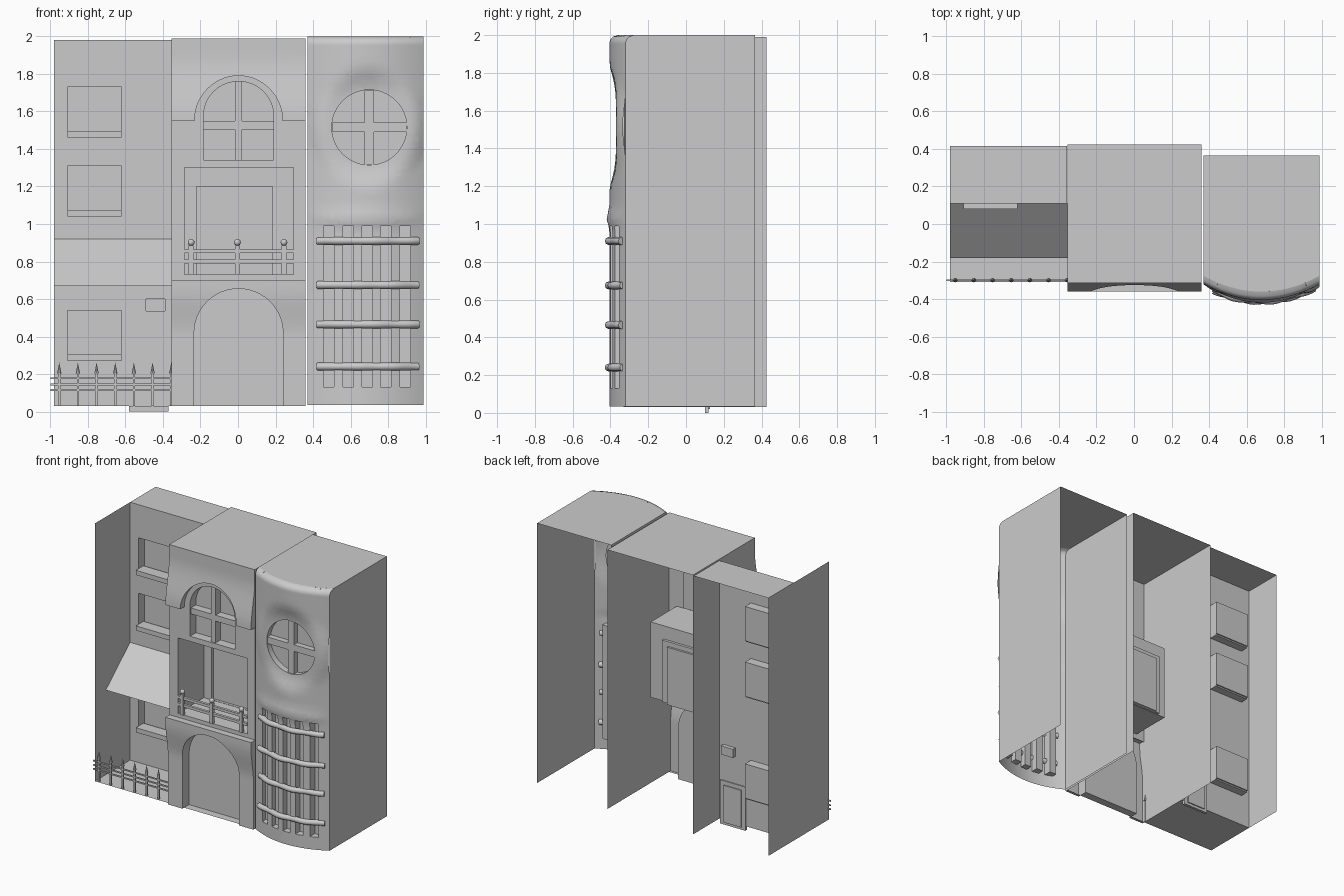
import bpy, bmesh
from math import sin, cos, pi, hypot, exp, sqrt
from mathutils import Vector

cube = bpy.data.objects.get("Cube")
if cube:
    bpy.data.objects.remove(cube, do_unlink=True)

grey = bpy.data.materials.new("plain grey")
grey.use_nodes = True
tone = (0.6, 0.6, 0.6, 1)
grey.diffuse_color = tone
grey.node_tree.nodes["Principled BSDF"].inputs["Base Color"].default_value = tone


# ---- helpers ----
def finish(name, bm, smooth=False):
    me = bpy.data.meshes.new(name)
    bm.to_mesh(me)
    bm.free()
    me.materials.append(grey)
    ob = bpy.data.objects.new(name, me)
    bpy.context.collection.objects.link(ob)
    if smooth:
        bpy.ops.object.select_all(action="DESELECT")
        ob.select_set(True)
        bpy.context.view_layer.objects.active = ob
        bpy.ops.object.shade_smooth_by_angle(angle=0.6)
    return ob


def box(name, x, y, z):
    bm = bmesh.new()
    bmesh.ops.create_cube(bm, size=1)
    for v in bm.verts:
        v.co = [a[0] if c < 0 else a[1] for a, c in zip((x, y, z), v.co)]
    return finish(name, bm)


def sheet(name, pts):
    bm = bmesh.new()
    bm.faces.new([bm.verts.new(p) for p in pts])
    return finish(name, bm)


def side_wall(name, x, y0, y1, z0, z1):
    return sheet(name, [(x, y0, z0), (x, y1, z0), (x, y1, z1), (x, y0, z1)])


def slab(name, x0, x1, y0, y1, z0, z1=None):
    z1 = z0 if z1 is None else z1
    return sheet(name, [(x0, y0, z0), (x1, y0, z0), (x1, y1, z1), (x0, y1, z1)])


def rect(x0, x1, z0, z1):
    return [(x0, z0), (x1, z0), (x1, z1), (x0, z1)]


def arc(cx, cz, rx, rz, a0, a1, n):
    return [(cx + rx * cos(a0 + (a1 - a0) * i / n),
             cz + rz * sin(a0 + (a1 - a0) * i / n)) for i in range(n + 1)]


def arch(cx, r, z0, spring, top):
    return [(cx - r, z0), (cx + r, z0)] + arc(cx, spring, r, top - spring, 0, pi, 24)


def dense(loop, step=0.04):
    out = []
    for a, b in zip(loop, loop[1:] + loop[:1]):
        n = max(1, round(hypot(b[0] - a[0], b[1] - a[1]) / step))
        out += [(a[0] + (b[0] - a[0]) * i / n, a[1] + (b[1] - a[1]) * i / n) for i in range(n)]
    return out


def panel(name, loops, front, xcuts=(), zcuts=()):
    """Front sheet with holes, sliced and then pushed onto front(x, z)."""
    bm = bmesh.new()
    for loop in loops:
        vs = [bm.verts.new((x, 0, z)) for x, z in loop]
        for a, b in zip(vs, vs[1:] + vs[:1]):
            bm.edges.new((a, b))
    bmesh.ops.triangle_fill(bm, use_beauty=True, edges=bm.edges[:], normal=(0, -1, 0))
    for cuts, axis in ((xcuts, Vector((1, 0, 0))), (zcuts, Vector((0, 0, 1)))):
        for c in cuts:
            bmesh.ops.bisect_plane(bm, geom=bm.verts[:] + bm.edges[:] + bm.faces[:],
                                   dist=1e-5, plane_co=axis * c, plane_no=axis)
    for v in bm.verts:
        v.co.y = front(v.co.x, v.co.z)
    return finish(name, bm, True)


def niche(name, loop, front, back, closed=True):
    """Reveal running from front(x, z) to the plane y = back."""
    bm = bmesh.new()
    f = [bm.verts.new((x, front(x, z), z)) for x, z in loop]
    b = [bm.verts.new((x, back, z)) for x, z in loop]
    n = len(loop)
    for i in range(n):
        bm.faces.new((f[i], b[i], b[(i + 1) % n], f[(i + 1) % n]))
    if closed:
        bm.faces.new(b)
    return finish(name, bm, True)


def steps(a, b, n):
    return [a + (b - a) * i / n for i in range(1, n)]


def ease(t):
    t = min(1, max(0, t))
    return t * t * (3 - 2 * t)


def flat(y):
    return lambda x, z: y


# ---- left house: recessed facade between walls ----
windows = [rect(-0.91, -0.62, z, z + 0.26) for z in (0.28, 1.05, 1.47)]
sign = rect(-0.49, -0.39, 0.535, 0.6)
panel("left_facade", [rect(-0.98, -0.355, 0.03, 1.98), sign] + windows, flat(0.11))
niche("sign_recess", sign, flat(0.11), 0.14)
for w in windows:
    niche("left_window", w, flat(0.11), 0.18)
    box("window_sill", (-0.91, -0.62), (0.08, 0.17), (w[0][1] - 0.01, w[0][1] + 0.025))
side_wall("left_outer_wall", -0.98, -0.31, 0.415, 0.03, 1.98)
side_wall("left_inner_wall", -0.357, 0.11, 0.415, 0.03, 1.98)
slab("left_roof", -0.98, -0.357, 0.11, 0.415, 1.98)
slab("left_floor", -0.98, -0.355, -0.31, 0.11, 0.03)
slab("awning", -0.98, -0.355, -0.18, 0.11, 0.67, 0.92)
box("back_door", (-0.58, -0.37), (0.112, 0.12), (0, 0.33))
box("back_door_panel", (-0.55, -0.4), (0.12, 0.128), (0.02, 0.3))
box("door_step", (-0.58, -0.37), (0.1, 0.12), (0, 0.03))

# ---- street fence ----
for z in (0.115, 0.145, 0.178):
    box("fence_rail", (-1.0, -0.355), (-0.303, -0.295), (z - 0.005, z + 0.005))
for i in range(7):
    x = -0.953 + 0.0995 * i
    box("fence_post", (x - 0.006, x + 0.006), (-0.305, -0.293), (0.03, 0.21))
    bpy.ops.mesh.primitive_cone_add(vertices=8, radius1=0.012, radius2=0, depth=0.06,
                                    location=(x, -0.299, 0.232))
    bpy.context.object.name = "fence_spike"
    bpy.context.object.data.materials.append(grey)

# ---- middle house: facade, arch block, cornice ----
door_arch = arch(0.003, 0.237, 0.03, 0.42, 0.655)
window_arch = arch(0.003, 0.187, 1.34, 1.575, 1.76)
balcony = rect(-0.285, 0.295, 0.73, 1.3)
panel("middle_facade", [rect(-0.355, 0.36, 0.69, 1.99), balcony, window_arch], flat(-0.31))


def block_front(x, z):
    return -0.33 - 0.03 * ease((z - 0.4) / 0.26)


def cornice_front(x, z):
    return -0.315 - 0.045 * ease((1.9 - z) / 0.35)


base = [(-0.355, 0.03), door_arch[0]] + door_arch[:1:-1] + [door_arch[1], (0.36, 0.03),
                                                          (0.36, 0.7), (-0.355, 0.7)]
base = dense(base)
panel("arch_block", [base], block_front, zcuts=steps(0.03, 0.7, 20))
niche("arch_block_sides", base, block_front, -0.31, False)
niche("arch_recess", door_arch, flat(-0.31), -0.25)
crown = dense([(-0.355, 1.55)] + arc(0.003, 1.55, 0.235, 0.24, pi, 0, 28)
              + [(0.36, 1.55), (0.36, 1.99), (-0.355, 1.99)])
panel("cornice", [crown], cornice_front, zcuts=steps(1.55, 1.99, 16))
niche("cornice_sides", crown, cornice_front, -0.31, False)
for x in (-0.355, 0.36):
    side_wall("middle_wall", x, -0.31, 0.425, 0.03, 1.99)
slab("middle_roof", -0.355, 0.36, -0.31, 0.425, 1.99)

# arched window with cross bars
niche("arched_window", window_arch, flat(-0.31), -0.24)
box("arched_window_mullion", (-0.015, 0.022), (-0.3, -0.24), (1.34, 1.76))
box("arched_window_transom", (-0.184, 0.19), (-0.3, -0.24), (1.505, 1.55))

# deep balcony with stepped doorway
frame, leaf = rect(-0.22, 0.185, 0.73, 1.2), rect(-0.18, 0.135, 0.73, 1.165)
niche("balcony_sides", balcony, flat(-0.31), 0.0, False)
low = [(a, b + 0.002) for a, b in frame[:2]] + frame[2:]
panel("balcony_back", [balcony, low], flat(0.0))
niche("doorway_frame", low, flat(0.0), 0.02)
niche("doorway_leaf", leaf, flat(0.018), 0.035)

# balcony railing
for z in (0.8, 0.855):
    box("balcony_rail", (-0.285, 0.295), (-0.315, -0.295), (z - 0.01, z + 0.01))
for x in (-0.25, -0.003, 0.245):
    box("balcony_post", (x - 0.013, x + 0.013), (-0.32, -0.294), (0.73, 0.885))
    bpy.ops.mesh.primitive_uv_sphere_add(segments=12, ring_count=8, radius=0.018,
                                         location=(x, -0.307, 0.902))
    bpy.context.object.name = "post_ball"
    bpy.context.object.data.materials.append(grey)
    bpy.ops.object.shade_smooth()

# ---- right house: bowed front, dished round its window ----
X0, X1, TOP, ROUND = 0.37, 0.99, 2.0, 0.045


def bay(x, z):
    t = (x - 0.68) / 0.31
    y = -0.32 - 0.085 * (1 - t * t)
    k = ease((0.34 - hypot(x - 0.7, z - 1.515)) / 0.14)
    y += (-0.37 - y) * k
    y -= 0.015 * (1 - t * t) * exp(-((z - 1.03) / 0.04) ** 2)
    d = max(0, z - TOP + ROUND)
    return y + ROUND - sqrt(max(0, ROUND * ROUND - d * d))


porthole = arc(0.7, 1.515, 0.2, 0.2, 0, 2 * pi, 48)[:-1]
slots = [dense(rect(x - 0.028, x + 0.028, 0.13, 0.99))
         for x in (0.485, 0.587, 0.688, 0.787, 0.892)]
outline = dense(rect(X0, X1, 0.035, TOP))
panel("bowed_front", [outline, porthole] + slots, bay, steps(X0, X1, 26),
      steps(0.035, 1.94, 50) + steps(1.94, TOP, 8))
niche("round_window", porthole, bay, -0.325)
box("round_window_mullion", (0.675, 0.725), (-0.368, -0.325), (1.318, 1.712))
box("round_window_transom", (0.503, 0.897), (-0.367, -0.325), (1.49, 1.54))
for s in slots:
    mid = sum(p[0] for p in s) / len(s)
    niche("grille_slot", s, bay, bay(mid, 0.5) + 0.05)

# woven grille bars across the slots
for row, z in enumerate((0.24, 0.465, 0.675, 0.91)):
    cu = bpy.data.curves.new("grille_bar", "CURVE")
    cu.dimensions = "3D"
    cu.bevel_depth = 0.021
    cu.bevel_resolution = 2
    cu.use_fill_caps = True
    sp = cu.splines.new("POLY")
    sp.points.add(40)
    for i, p in enumerate(sp.points):
        x = 0.425 + 0.535 * i / 40
        weave = 0.006 * sin((x - 0.485) / 0.1 * pi + row * pi)
        p.co = (x, bay(x, z) + weave, z, 1)
    cu.materials.append(grey)
    bpy.context.collection.objects.link(bpy.data.objects.new("grille_bar", cu))

# right house walls and roof
for x in (X0, X1):
    edge = [(x, bay(x, z), z) for z in [0.035, 1.9] + steps(1.94, TOP, 8) + [TOP]]
    sheet("right_wall", edge + [(x, 0.365, TOP), (x, 0.365, 0.035)])
rim = [(x, bay(x, TOP), TOP) for x in [X0] + steps(X0, X1, 26) + [X1]]
sheet("right_roof", rim + [(X1, 0.365, TOP), (X0, 0.365, TOP)])
